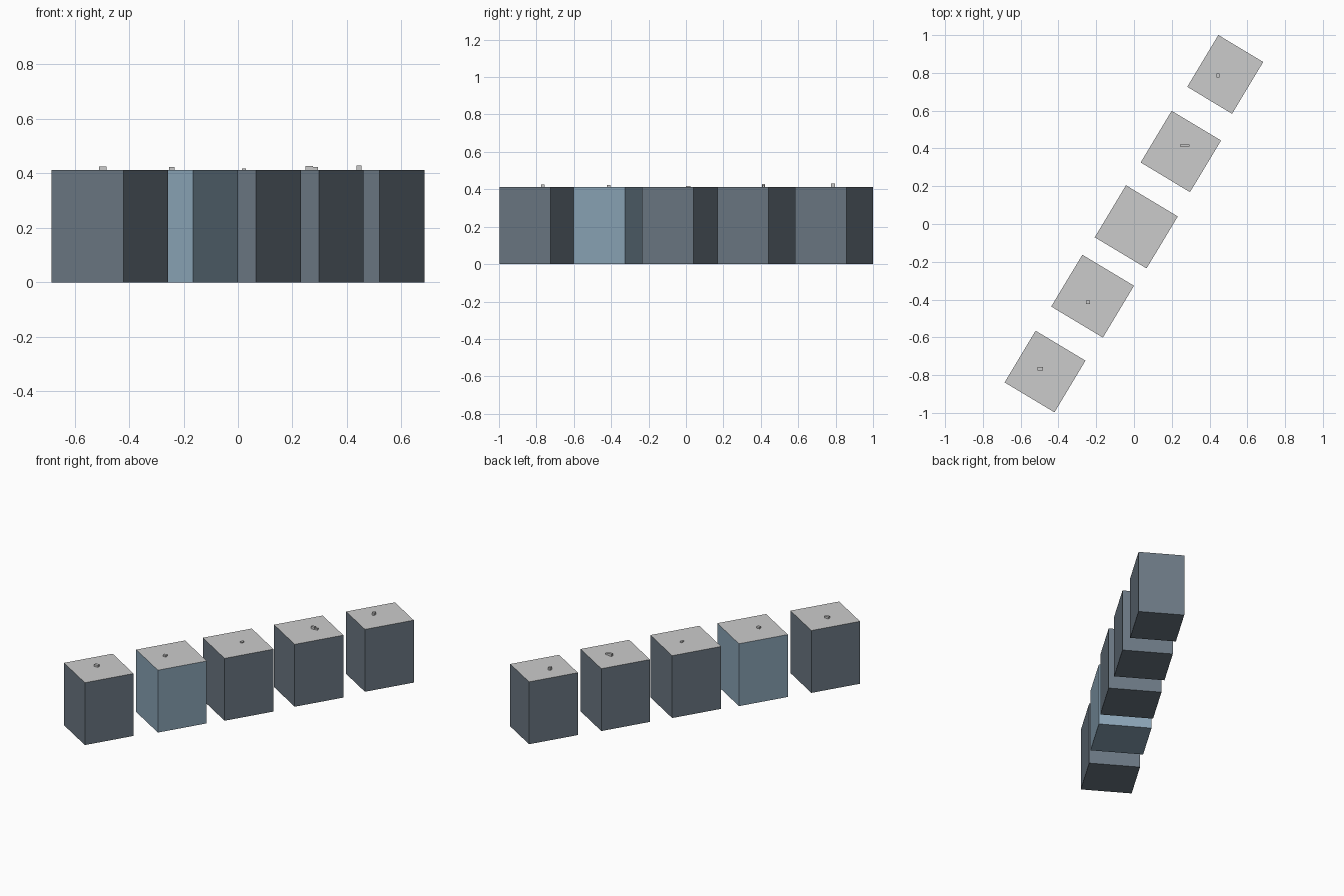
import bpy, bmesh, math
from mathutils import Matrix, Vector

if "Cube" in bpy.data.objects:
    bpy.data.objects.remove(bpy.data.objects["Cube"])

WALL_H = 0.412
TURN = math.radians(-31)   # the whole row is turned in plan


def material(name, color):
    mat = bpy.data.materials.new(name)
    mat.diffuse_color = (*color, 1)
    mat.use_nodes = True
    mat.node_tree.nodes["Principled BSDF"].inputs["Base Color"].default_value = mat.diffuse_color
    return mat


slate = material("slate_wall", (0.15, 0.19, 0.23))
blue = material("blue_wall", (0.26, 0.38, 0.48))


def box(name, center, size, z0, z1, turn=0.0, mat=None, keep=None):
    """Box between z0 and z1; keep(z normal) picks which faces remain."""
    bm = bmesh.new()
    bmesh.ops.create_cube(bm, size=1)
    if keep:
        bm.normal_update()
        drop = [f for f in bm.faces if not keep(f.normal.z)]
        bmesh.ops.delete(bm, geom=drop, context='FACES')
    place = (Matrix.Translation(Vector((*center, (z0 + z1) / 2)))
             @ Matrix.Rotation(turn, 4, 'Z')
             @ Matrix.Diagonal((*size, z1 - z0, 1)))
    bm.transform(place)
    mesh = bpy.data.meshes.new(name)
    bm.to_mesh(mesh)
    bm.free()
    if mat:
        mesh.materials.append(mat)
    obj = bpy.data.objects.new(name, mesh)
    bpy.context.collection.objects.link(obj)
    return obj


# Row of houses: centre, plan size, wall material
houses = [
    ((-0.471, -0.781), (0.308, 0.319), slate),
    ((-0.219, -0.382), (0.319, 0.320), blue),
    ((0.012, -0.015), (0.320, 0.321), slate),
    ((0.248, 0.384), (0.305, 0.319), slate),
    ((0.483, 0.792), (0.277, 0.320), slate),
]
for i, (center, size, mat) in enumerate(houses, 1):
    # Coloured walls with a closed floor, and a plain flat roof on top
    box(f"house_{i}_walls", center, size, 0, WALL_H, TURN, mat, lambda nz: nz < 0.5)
    box(f"house_{i}_roof", center, size, 0, WALL_H, TURN, None, lambda nz: nz > 0.5)

# Chimneys, square to the axes: centre, plan size, top height
chimneys = [
    ((-0.496, -0.766), (0.028, 0.018), 0.425),
    ((-0.243, -0.414), (0.021, 0.018), 0.423),
    ((0.022, 0.012), (0.015, 0.022), 0.419),
    ((0.261, 0.415), (0.028, 0.016), 0.428),
    ((0.284, 0.415), (0.018, 0.011), 0.423),
    ((0.444, 0.785), (0.017, 0.021), 0.430),
]
for i, (center, size, top) in enumerate(chimneys, 1):
    box(f"chimney_{i}", center, size, WALL_H - 0.001, top)
